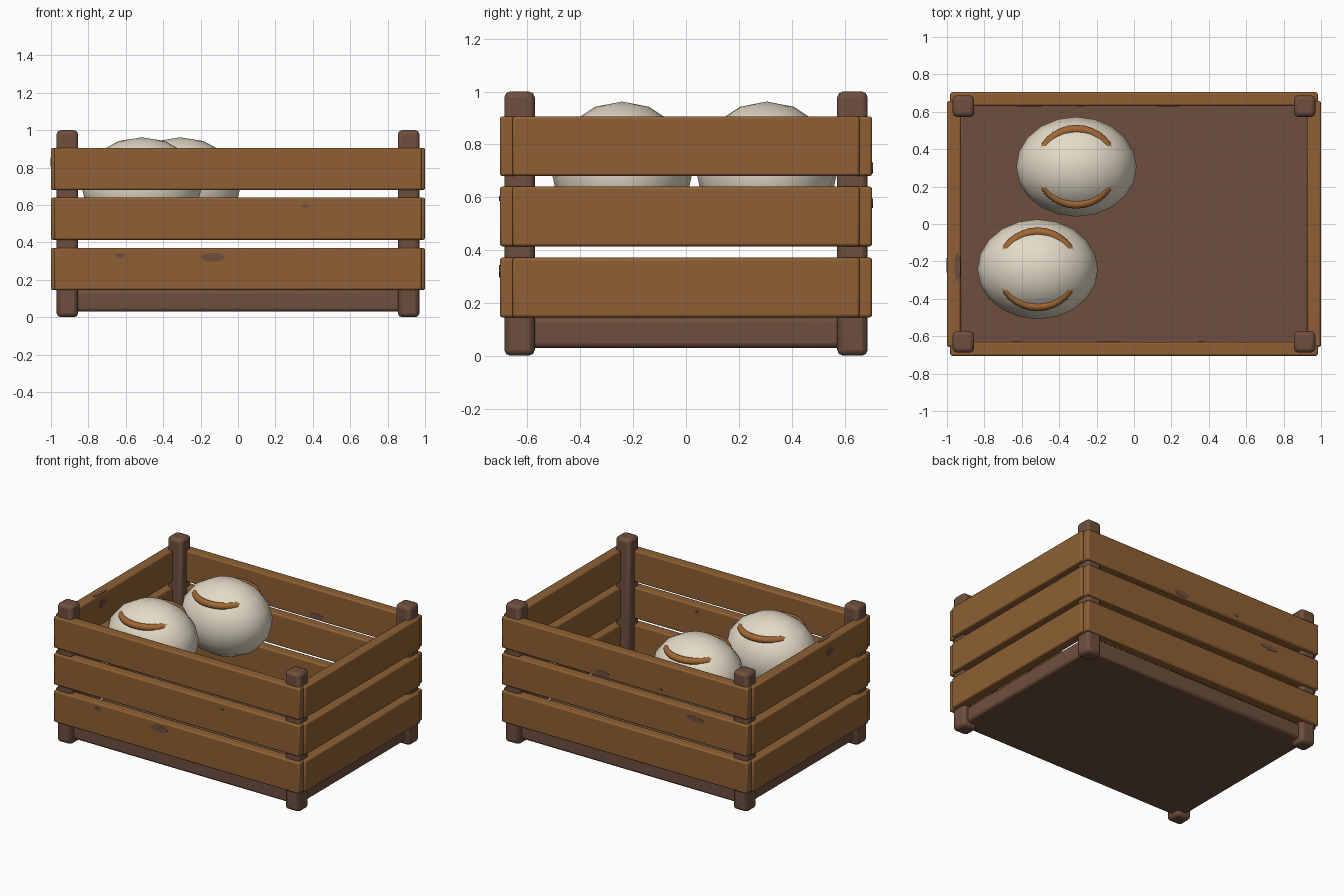
import bpy
import math
from mathutils import Matrix

cube = bpy.data.objects.get("Cube")
if cube:
    bpy.data.objects.remove(cube, do_unlink=True)


def material(name, rgb):
    # sRGB bytes to linear colour
    lin = [(c / 255 / 12.92) if c < 11 else ((c / 255 + 0.055) / 1.055) ** 2.4 for c in rgb]
    m = bpy.data.materials.new(name)
    m.use_nodes = True
    m.diffuse_color = (*lin, 1)
    m.node_tree.nodes["Principled BSDF"].inputs["Base Color"].default_value = (*lin, 1)
    return m


PLANK = material("plank wood", (142, 96, 52))
DARK = material("dark wood", (110, 79, 62))
SHELL = material("cream shell", (228, 219, 200))
BAND = material("band brown", (162, 104, 52))


def finish(obj, name, mat, angle=30):
    obj.name = name
    obj.data.materials.append(mat)
    bpy.ops.object.transform_apply(location=False, rotation=True, scale=True)
    bpy.ops.object.shade_smooth_by_angle(angle=math.radians(angle))
    return obj


def box(name, mat, center, size, bevel):
    bpy.ops.mesh.primitive_cube_add(size=1, location=center)
    obj = bpy.context.object
    obj.scale = size
    finish(obj, name, mat)
    mod = obj.modifiers.new("soft edges", 'BEVEL')
    mod.width = bevel
    mod.segments = 2
    return obj


def knot(name, center, normal, width, height):
    # Thin oval plate lying on a plank face
    bpy.ops.mesh.primitive_cylinder_add(vertices=14, radius=0.5, depth=0.004, location=center)
    obj = bpy.context.object
    obj.scale = (width, height, 1)
    if normal == 'y':
        obj.rotation_euler = (math.pi / 2, 0, 0)
    elif normal == 'x':
        obj.rotation_euler = (math.pi / 2, 0, math.pi / 2)
    return finish(obj, name, DARK)


# Floor
box("floor", DARK, (0, 0, 0.087), (1.87, 1.30, 0.115), 0.018)

# Corner posts
for sx, side in ((-1, "right"), (1, "left")):
    for sy, end in ((-1, "front"), (1, "back")):
        box(f"{end}_{side}_post", DARK, (sx * 0.912, sy * 0.63, 0.5), (0.115, 0.115, 1.0), 0.022)

# Three rows of planks on all four sides
for row, z in enumerate((0.258, 0.527, 0.793), 1):
    for s, end, side in ((-1, "front", "right"), (1, "back", "left")):
        box(f"{end}_plank_{row}", PLANK, (0, s * 0.668, z), (1.965, 0.074, 0.226), 0.01)
        box(f"{side}_plank_{row}", PLANK, (s * 0.963, 0, z), (0.074, 1.315, 0.226), 0.01)

# Wood knots showing on both faces of the long planks: x, z, width, height, side
long_knots = [(-0.63, 0.33, 0.05, 0.028, -1), (-0.135, 0.32, 0.13, 0.048, -1),
              (0.36, 0.595, 0.034, 0.02, -1), (0.18, 0.71, 0.12, 0.04, 1),
              (-0.285, 0.72, 0.04, 0.022, 1), (-0.56, 0.577, 0.14, 0.035, 1)]
for i, (x, z, w, h, s) in enumerate(long_knots, 1):
    for face, y in (("outer", 0.705), ("inner", 0.631)):
        knot(f"{face}_knot_{i}", (x, s * y, z), 'y', w, h)

# Knot on the right end plank
for face, x in (("outer", -1.0), ("inner", -0.926)):
    knot(f"end_knot_{face}", (x, -0.22, 0.83), 'x', 0.08, 0.05)
top_knot = knot("end_knot_top", (-0.944, -0.23, 0.906), 'z', 0.034, 0.16)

# Two rounded eggs, each with a ring band half sunk into the shell
for i, (x, y) in enumerate(((-0.515, -0.242), (-0.308, 0.306)), 1):
    bpy.ops.mesh.primitive_uv_sphere_add(segments=20, ring_count=8, radius=1, location=(x, y, 0.70))
    egg = bpy.context.object
    egg.scale = (0.322, 0.267, 0.262)
    finish(egg, f"egg_{i}", SHELL, 60)
    bpy.ops.mesh.primitive_torus_add(major_segments=32, minor_segments=8, major_radius=0.2,
                                     minor_radius=0.024, location=(x, y, 0.868))
    finish(bpy.context.object, f"egg_band_{i}", BAND, 60)
